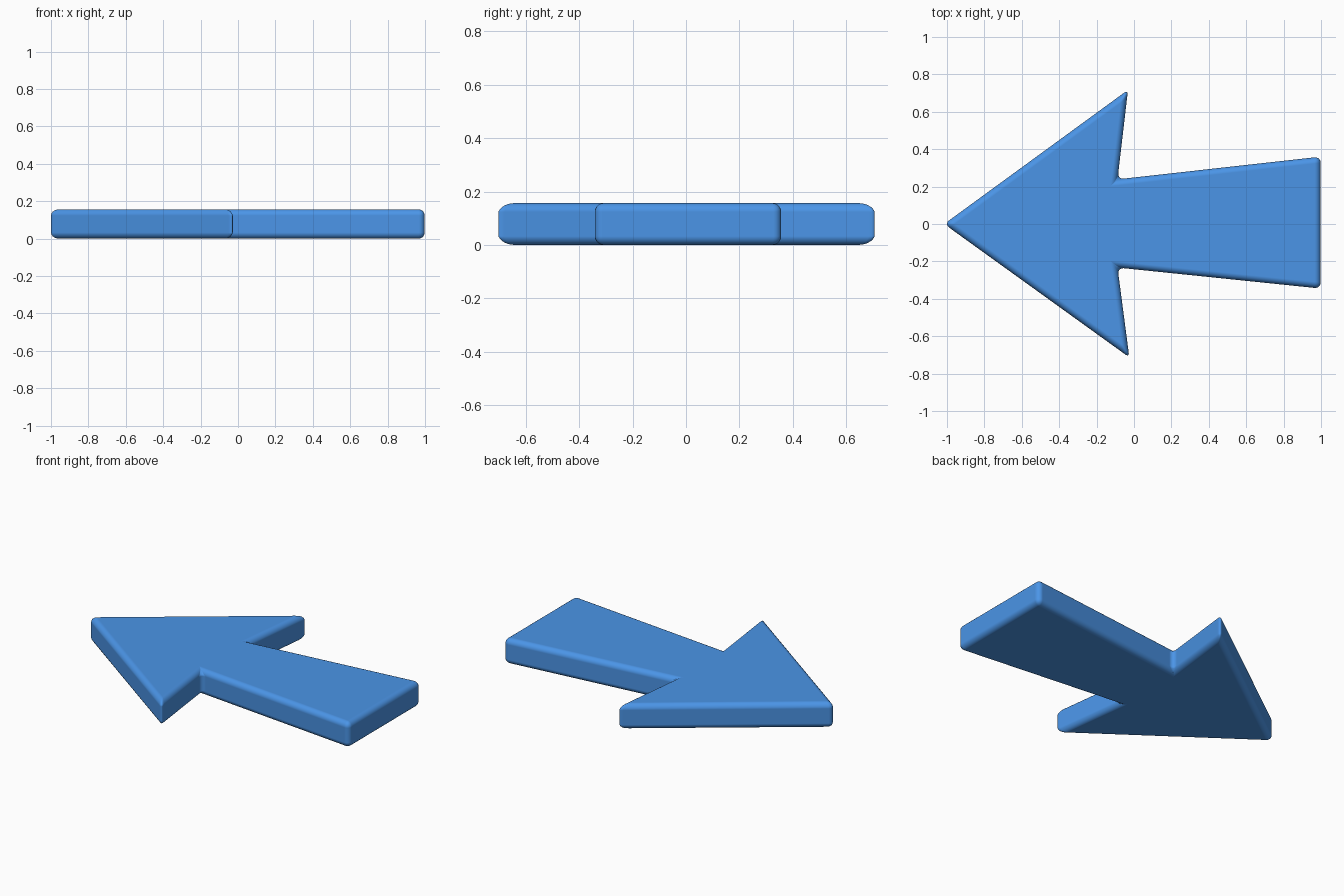
import bpy, bmesh

if "Cube" in bpy.data.objects:
    bpy.data.objects.remove(bpy.data.objects["Cube"])

HEIGHT = 0.157

# Arrow outline, sharp corners slightly overshot so the rounded tips land on size
outline = [
    (-1.015, 0.0),
    (-0.025, -0.713), (-0.088, -0.233), (0.998, -0.345),
    (0.998, 0.360), (-0.088, 0.239), (-0.032, 0.717),
]

# Flat profile pulled up into a slab
bm = bmesh.new()
face = bm.faces.new([bm.verts.new((x, y, 0)) for x, y in outline])
slab = bmesh.ops.extrude_face_region(bm, geom=[face])
top = [g for g in slab["geom"] if isinstance(g, bmesh.types.BMVert)]
bmesh.ops.translate(bm, verts=top, vec=(0, 0, HEIGHT))
bmesh.ops.recalc_face_normals(bm, faces=bm.faces)

mesh = bpy.data.meshes.new("arrow")
bm.to_mesh(mesh)
bm.free()
arrow = bpy.data.objects.new("arrow", mesh)
bpy.context.collection.objects.link(arrow)

# Soft rounded edges all round
bevel = arrow.modifiers.new("rounded_edges", "BEVEL")
bevel.width = 0.033
bevel.segments = 5
bevel.limit_method = "NONE"
bevel.harden_normals = True

bpy.context.view_layer.objects.active = arrow
arrow.select_set(True)
bpy.ops.object.shade_smooth()

# Blue finish
blue = bpy.data.materials.new("blue")
blue.diffuse_color = (0.07, 0.30, 0.80, 1)
blue.use_nodes = True
blue.node_tree.nodes["Principled BSDF"].inputs["Base Color"].default_value = blue.diffuse_color
mesh.materials.append(blue)
